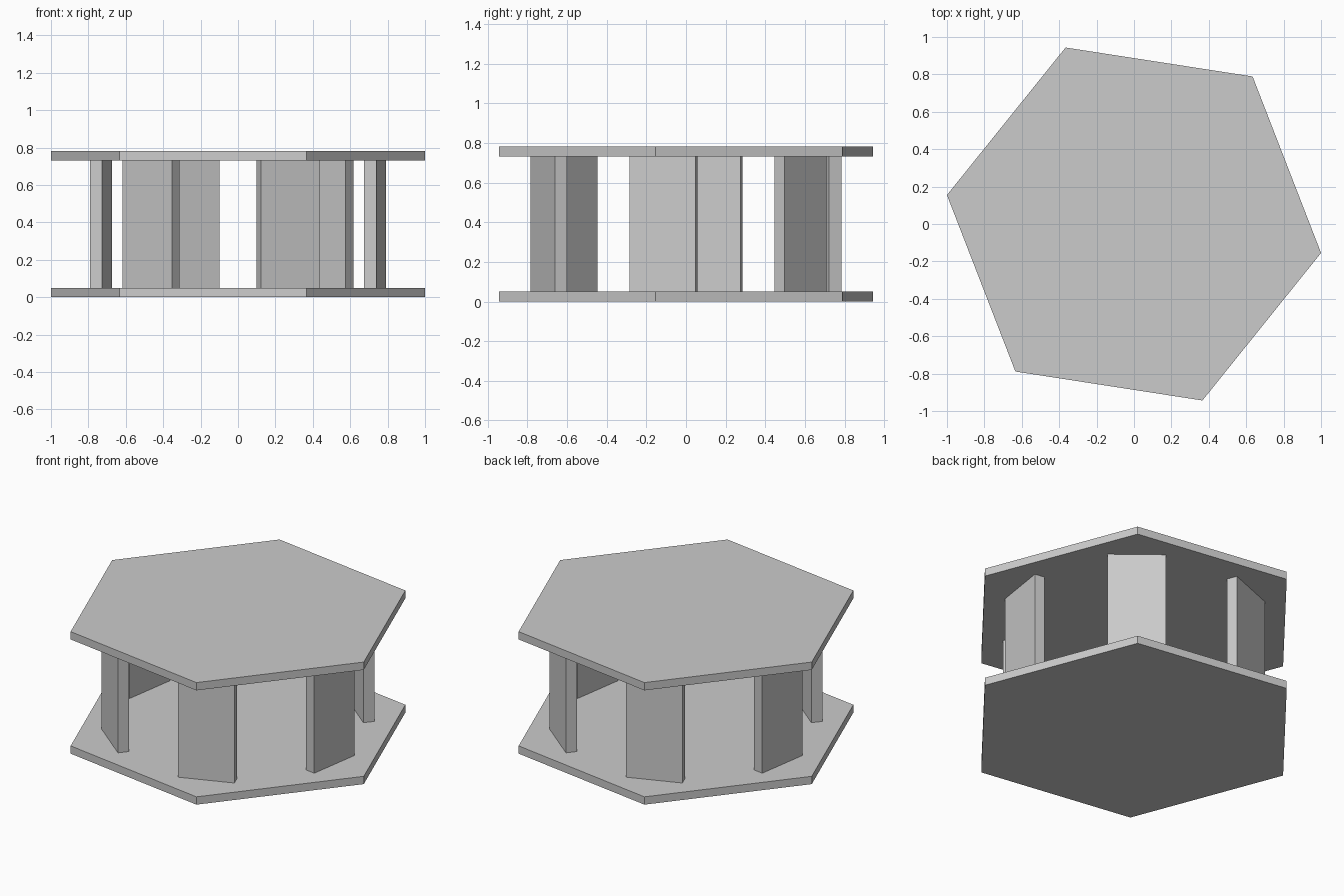
import bpy
import math
from mathutils import Matrix

cube = bpy.data.objects.get("Cube")
if cube:
    bpy.data.objects.remove(cube, do_unlink=True)

GREY = (0.6, 0.6, 0.6, 1.0)
TURN = math.radians(-8.8)      # rotation of the whole hexagon
RADIUS = 1.012
PLATE = 0.05                   # plate thickness
HEIGHT = 0.782
OUTER, INNER, WIDTH = 0.775, 0.709, 0.338   # support panel placement

grey = bpy.data.materials.new("plain grey")
grey.use_nodes = True
grey.diffuse_color = GREY
grey.node_tree.nodes["Principled BSDF"].inputs["Base Color"].default_value = GREY


def finish(name, matrix):
    """Name the active object, bake its placement and colour it."""
    ob = bpy.context.object
    ob.name = ob.data.name = name
    ob.data.transform(matrix)
    ob.data.materials.append(grey)


def hex_plate(name, z):
    # a six-sided cylinder starts with a corner on +y
    bpy.ops.mesh.primitive_cylinder_add(vertices=6, radius=RADIUS, depth=PLATE)
    finish(name, Matrix.Translation((0, 0, z)) @ Matrix.Rotation(TURN - math.pi / 2, 4, 'Z'))


# Bottom and top plates
hex_plate("bottom_plate", PLATE / 2)
hex_plate("top_plate", HEIGHT - PLATE / 2)

# Upright panels, one facing each corner of the hexagon
for i in range(6):
    bpy.ops.mesh.primitive_cube_add(size=1)
    turn = Matrix.Rotation(TURN + i * math.pi / 3, 4, 'Z')
    place = Matrix.Translation(((OUTER + INNER) / 2, 0, HEIGHT / 2))
    size = Matrix.Diagonal((OUTER - INNER, WIDTH, HEIGHT - 2 * PLATE, 1))
    finish(f"support_panel_{i + 1}", turn @ place @ size)
